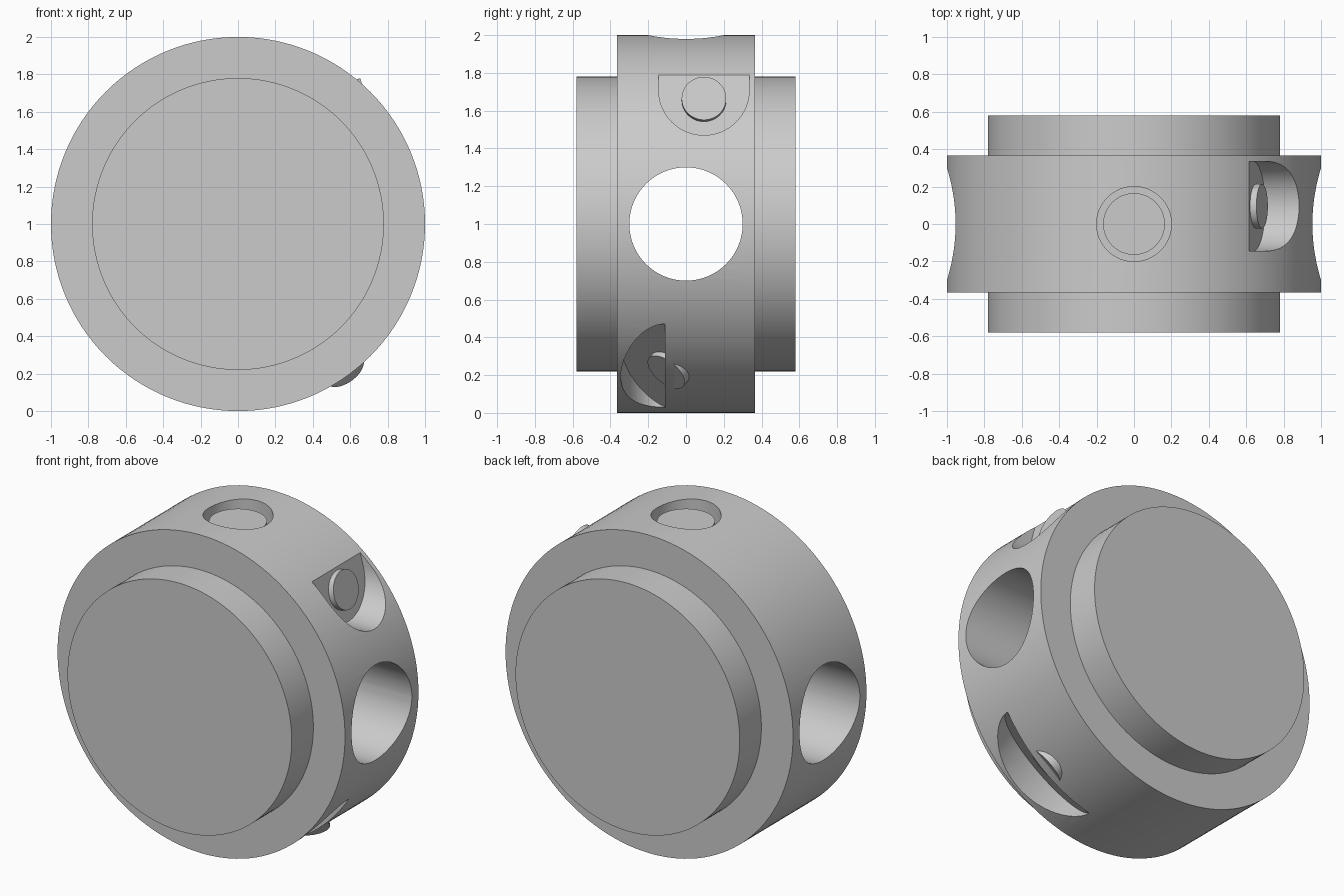
import bpy, bmesh, math
from mathutils import Vector, Matrix

if "Cube" in bpy.data.objects:
    bpy.data.objects.remove(bpy.data.objects["Cube"])


def new_object(name, bm):
    bmesh.ops.recalc_face_normals(bm, faces=bm.faces[:])
    mesh = bpy.data.meshes.new(name)
    bm.to_mesh(mesh)
    bm.free()
    obj = bpy.data.objects.new(name, mesh)
    bpy.context.collection.objects.link(obj)
    return obj


def smooth(obj):
    bpy.ops.object.select_all(action='DESELECT')
    obj.select_set(True)
    bpy.context.view_layer.objects.active = obj
    bpy.ops.object.shade_smooth_by_angle(angle=math.radians(30))


def cylinder(name, start, end, radius, sides=64):
    a, b = Vector(start), Vector(end)
    rot = (b - a).to_track_quat('Z', 'Y').to_matrix().to_4x4()
    bm = bmesh.new()
    bmesh.ops.create_cone(bm, cap_ends=True, segments=sides, radius1=radius, radius2=radius,
                          depth=(b - a).length, matrix=Matrix.Translation((a + b) / 2) @ rot)
    return new_object(name, bm)


def pocket(name, outline, origin, wide, deep, out, slope, height=0.6):
    """Prism over an outline with a sloping floor, pushed outward along `out`."""
    o, w, d, u = Vector(origin), Vector(wide), Vector(deep), Vector(out)
    bm = bmesh.new()
    low = [bm.verts.new(o + w * p + d * q + u * slope * q) for p, q in outline]
    top = [bm.verts.new(o + w * p + d * q + u * height) for p, q in outline]
    bm.faces.new(low)
    bm.faces.new(top)
    n = len(outline)
    for i in range(n):
        j = (i + 1) % n
        bm.faces.new((low[i], low[j], top[j], top[i]))
    return new_object(name, bm)


def half_round(rx, ry, start, n=32):
    return [(rx * math.cos(math.pi * i / n), start + ry * math.sin(math.pi * i / n))
            for i in range(n + 1)]


# Stepped drum turned around the y axis
profile = [(0, -0.58), (0.78, -0.58), (0.78, -0.365), (1, -0.365),
           (1, 0.365), (0.78, 0.365), (0.78, 0.58), (0, 0.58)]
bm = bmesh.new()
verts = [bm.verts.new((r, y, 1)) for r, y in profile]
edges = [bm.edges.new(p) for p in zip(verts, verts[1:])]
bmesh.ops.spin(bm, geom=verts + edges, cent=(0, 0, 1), axis=(0, 1, 0),
               angle=2 * math.pi, steps=128, use_merge=True)
bmesh.ops.remove_doubles(bm, verts=bm.verts[:], dist=1e-4)
body = new_object("drum_body", bm)

# Direction of the lower pocket
a = math.radians(-54)
radial = Vector((math.cos(a), 0, math.sin(a)))
tangent = Vector((-math.sin(a), 0, math.cos(a)))
low_edge = Vector((0, -0.11, 1)) + radial * 0.927

# Through bore, top socket and two pockets
upper_outline = [(0.24, -0.05)] + half_round(0.24, 0.24, 0.08) + [(-0.24, -0.05)]
cutters = [
    cylinder("bore_cutter", (-1.2, 0, 1), (1.2, 0, 1), 0.3),
    cylinder("socket_cutter", (0, 0, 1.85), (0, 0, 2.2), 0.2),
    pocket("upper_pocket_cutter", upper_outline, (0.615, 0.095, 1.79),
           (0, 1, 0), (0, 0, -1), (1, 0, 0), 0.27),
    pocket("lower_pocket_cutter", half_round(0.375, 0.235, 0), low_edge,
           tangent, (0, -1, 0), radial, -0.6),
]
for cutter in cutters:
    cutter.hide_render = True
    mod = body.modifiers.new(cutter.name, 'BOOLEAN')
    mod.operation = 'DIFFERENCE'
    mod.solver = 'EXACT'
    mod.object = cutter
    bpy.context.view_layer.objects.active = body
    bpy.ops.object.modifier_apply(modifier=mod.name)
    bpy.data.objects.remove(cutter)
smooth(body)

# Buttons: top, upper pocket, lower pocket
smooth(cylinder("top_button", (0, 0, 1.8), (0, 0, 1.95), 0.165))


def button(name, face, normal, length):
    f, n = Vector(face), Vector(normal).normalized()
    smooth(cylinder(name, f - n * length, f, 0.118, 48))


button("upper_button", (0.685, 0.095, 1.665), (0.965, 0, 0.26), 0.1)
button("lower_button", Vector((0, -0.105, 1)) + radial * 0.97, radial * 0.83 + Vector((0, -0.55, 0)), 0.2)
